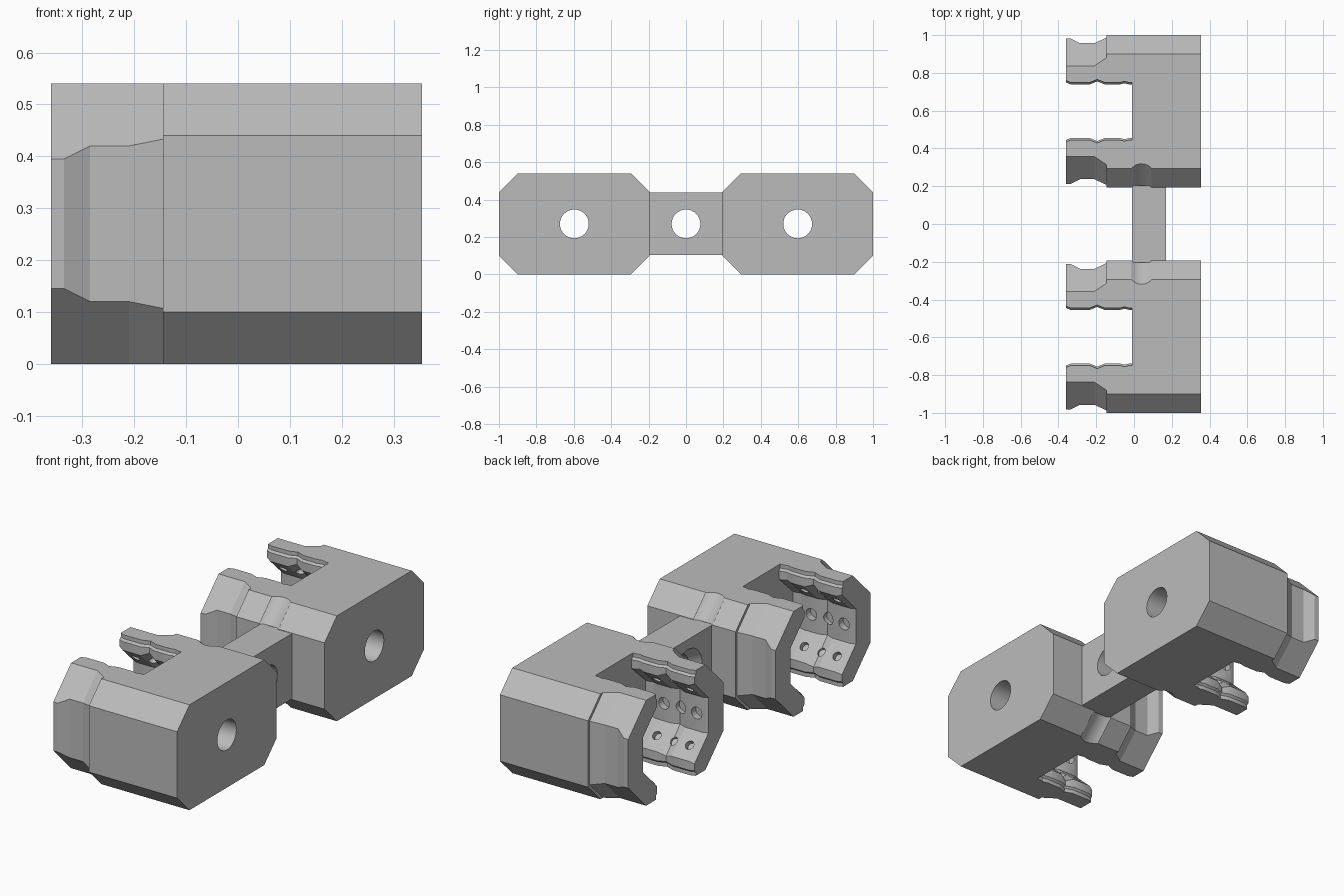
import bpy, bmesh, math
from mathutils import Vector

if "Cube" in bpy.data.objects:
    bpy.data.objects.remove(bpy.data.objects["Cube"])

CZ = 0.27        # mid height
CY = 0.597       # clamp centre distance
grey = bpy.data.materials.new("mid grey")
grey.diffuse_color = (0.5, 0.5, 0.5, 1)
grey.use_nodes = True
grey.node_tree.nodes["Principled BSDF"].inputs["Base Color"].default_value = grey.diffuse_color


def loft(name, sections):
    """Solid from matching rings of points, capped at both ends."""
    bm = bmesh.new()
    rings = [[bm.verts.new(p) for p in s] for s in sections]
    n = len(rings[0])
    for a, b in zip(rings, rings[1:]):
        for i in range(n):
            j = (i + 1) % n
            bm.faces.new((a[i], a[j], b[j], b[i]))
    bm.faces.new(rings[0])
    bm.faces.new(rings[-1])
    bmesh.ops.recalc_face_normals(bm, faces=bm.faces)
    me = bpy.data.meshes.new(name)
    bm.to_mesh(me)
    bm.free()
    ob = bpy.data.objects.new(name, me)
    bpy.context.collection.objects.link(ob)
    me.materials.append(grey)
    return ob


def ring(x, cy, quarter):
    """Mirror a quarter outline (y, z) into a full ring around the clamp centre."""
    right = quarter + [(y, -z) for y, z in reversed(quarter)]
    full = right + [(-y, z) for y, z in reversed(right)]
    return [(x, cy + y, CZ + z) for y, z in full]


def rod(p, q, r1, r2=None, sides=32):
    """Round cutter from p to q."""
    p, q = Vector(p), Vector(q)
    d = (q - p).normalized()
    u = d.orthogonal().normalized()
    v = d.cross(u)
    circle = [(math.cos(2 * math.pi * i / sides), math.sin(2 * math.pi * i / sides))
              for i in range(sides)]
    return loft("cutter", [[c + r * (u * a + v * b) for a, b in circle]
                           for c, r in ((p, r1), (q, r2 or r1))])


def cut(ob, cutter):
    mod = ob.modifiers.new("cut", 'BOOLEAN')
    mod.operation = 'DIFFERENCE'
    mod.solver = 'EXACT'
    mod.object = cutter
    bpy.context.view_layer.objects.active = ob
    bpy.ops.object.modifier_apply(modifier=mod.name)
    bpy.data.objects.remove(cutter)


def finish(ob):
    bpy.ops.object.select_all(action='DESELECT')
    ob.select_set(True)
    bpy.context.view_layer.objects.active = ob
    bpy.ops.object.shade_smooth_by_angle(angle=math.radians(22))


# x, half width, half width of the flat top
SHELL = [(-0.36, .385, .24), (-.335, .385, .24), (-.285, .36, .24), (-.21, .36, .24),
         (-.145, .39, .283), (-.145, .403, .303), (.355, .403, .303)]
# x, widening of the wavy jaw opening
JAW = [(-.40, .012), (-.36, .010), (-.335, 0), (-.235, 0), (-.195, .016),
       (-.155, 0), (-.075, 0), (-.05, .006), (-.025, 0), (-.01, 0)]

for side, label in ((1, "back_clamp"), (-1, "front_clamp")):
    cy = side * CY
    # chamfered clamp body with stepped jaw arms
    clamp = loft(label, [ring(x, cy, [(t, .27), (w, .27 - (w - t))]) for x, w, t in SHELL])
    # jaw cavity with narrow slot through top and bottom
    cut(clamp, loft("cutter", [ring(x, cy, [(.152 + d, .30), (.152 + d, .25), (.142 + d, .24),
                                            (.142 + d, .195 + d), (.255 + d, .09)])
                               for x, d in JAW]))
    # bolt hole
    cut(clamp, rod((-.5, cy, CZ), (.5, cy, CZ), .077))
    # shallow dimples on the jaw walls and slopes
    for x in (-.30, -.207, -.114):
        for s in (1, -1):
            cut(clamp, rod((x, cy + s * .2, CZ), (x, cy + s * .29, CZ), .03, sides=16))
            for v in (1, -1):
                mid = Vector((x, cy + s * .20, CZ + v * .145))
                out = Vector((0, s, v)).normalized()
                cut(clamp, rod(mid - out * .03, mid + out * .025, .022, sides=16))
    # tie grooves across the chamfers next to the bar
    for v in (1, -1):
        out = Vector((0, -side, v)).normalized()
        along = Vector((0, side, v)).normalized()
        c = Vector((.04, side * .246, CZ + v * .218)) + out * .076
        cut(clamp, rod(c - along * .2, c + along * .2, .091, sides=48))
    finish(clamp)

# connecting bar with countersunk hole
bar = loft("connecting_bar", [[(x, y, z) for y, z in ((-.205, .103), (.205, .103),
                                                      (.205, .438), (-.205, .438))]
                              for x in (-.01, .17)])
cut(bar, rod((-.2, 0, CZ), (.3, 0, CZ), .077))
cut(bar, rod((-.02, 0, CZ), (.04, 0, CZ), .125, .077))
finish(bar)
